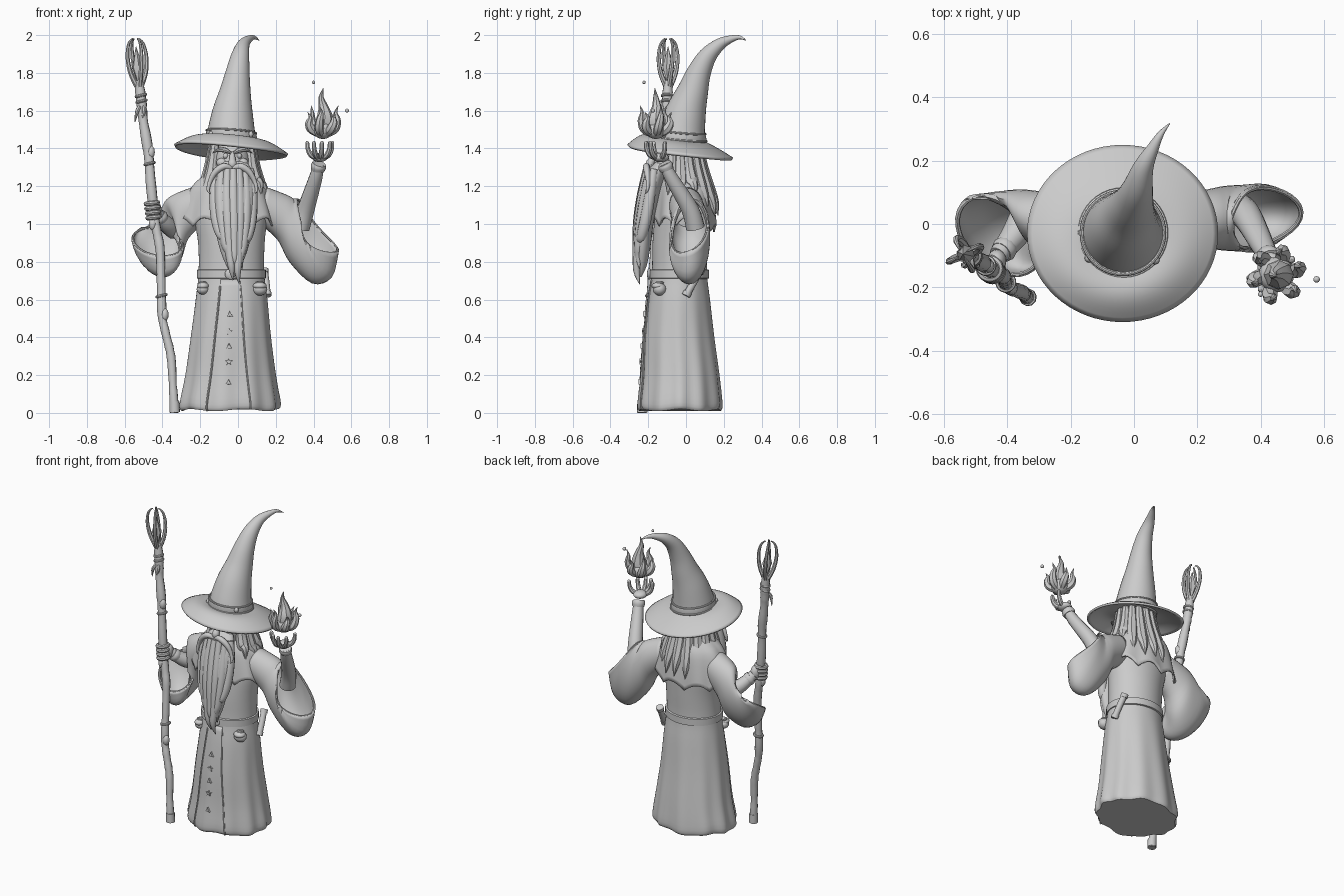
import bpy, bmesh, random
from math import sin, cos, pi, radians
from mathutils import Vector as V, Matrix
random.seed(4)

def finish(bm, name, angle=40, solid=0):
    bmesh.ops.recalc_face_normals(bm, faces=bm.faces)
    me = bpy.data.meshes.new(name)
    bm.to_mesh(me)
    bm.free()
    for p in me.polygons:
        p.use_smooth = True
    me.set_sharp_from_angle(angle=radians(angle))
    ob = bpy.data.objects.new(name, me)
    bpy.context.collection.objects.link(ob)
    if solid:
        m = ob.modifiers.new("thickness", 'SOLIDIFY')
        m.thickness = solid
    return ob

def loft(name, rings, cap0=True, cap1=True, angle=40, solid=0, closed=True):
    bm = bmesh.new()
    vs = [[bm.verts.new(p) for p in r] for r in rings]
    n = len(vs[0])
    for a, b in zip(vs, vs[1:]):
        for i in range(n if closed else n - 1):
            j = (i + 1) % n
            bm.faces.new((a[i], a[j], b[j], b[i]))
    if cap0: bm.faces.new(vs[0])
    if cap1: bm.faces.new(vs[-1])
    return finish(bm, name, angle, solid)

def spline(rows, k):
    """Catmull-Rom through rows of numbers."""
    rows = [list(r) for r in rows]
    P = [rows[0]] + rows + [rows[-1]]
    out = []
    for s in range(1, len(P) - 2):
        for q in range(k):
            t = q / k
            out.append([.5 * (2*b + (c-a)*t + (2*a-5*b+4*c-d)*t*t + (3*b-a-3*c+d)*t**3)
                        for a, b, c, d in zip(*P[s-1:s+3])])
    return out + [rows[-1]]

def tube(name, pts, sides=10, k=4, knobs=0):
    """Swept round tube; pts are (x, y, z, radius)."""
    rows = spline(pts, k)
    c = [V(r[:3]) for r in rows]
    n, rings = None, []
    for i, r in enumerate(rows):
        t = (c[min(i+1, len(c)-1)] - c[max(i-1, 0)]).normalized()
        n = n if n else t.orthogonal()
        n = (n - t * n.dot(t)).normalized()
        b = t.cross(n)
        rad = max(r[3], .001) * (1 + knobs * random.uniform(-1, 1))
        rings.append([c[i] + rad * (n*cos(2*pi*j/sides) + b*sin(2*pi*j/sides)) for j in range(sides)])
    return loft(name, rings)

def ball(name, c, s, seg=20):
    bm = bmesh.new()
    s = s if isinstance(s, tuple) else (s, s, s)
    bmesh.ops.create_uvsphere(bm, u_segments=seg, v_segments=seg//2, radius=1,
                              matrix=Matrix.Translation(c) @ Matrix.Diagonal((*s, 1)))
    return finish(bm, name, 60)

def hoop(name, c, rx, ry, r, tx=0, ty=0):
    """Closed elliptical ring, tilted by slopes tx, ty."""
    rings = []
    for i in range(41):
        a = 2*pi*i/40
        rings.append([V((c[0] + (rx + r*cos(b))*cos(a), c[1] + (ry + r*cos(b))*sin(a),
                         c[2] + r*sin(b) + tx*cos(a) + ty*sin(a))) for b in [2*pi*j/8 for j in range(8)]])
    return loft(name, rings, False, False)

# Robe body with folds in the skirt
ROBE = spline([(.015, -.045, -.03, .255, .212), (.05, -.045, -.03, .264, .22), (.2, -.042, -.03, .238, .205),
               (.4, -.04, -.038, .212, .187), (.6, -.035, -.038, .19, .165), (.74, -.035, -.035, .174, .146),
               (.9, -.035, -.03, .176, .147), (1.05, -.04, -.02, .195, .143), (1.17, -.045, -.01, .185, .13),
               (1.23, -.045, -.01, .11, .1), (1.28, -.04, -.02, .07, .07)], 4)
def robe_pt(row, a, k=1):
    z, cx, cy, rx, ry = row
    f = k * (1 + .03 * max(0, (.72 - z)/.72) * cos(11*a + .6*sin(2*a)))
    return V((cx + rx*f*cos(a), cy + ry*f*sin(a), z + (.006*cos(5*a) if z < .1 else 0)))
loft("robe", [[robe_pt(r, 2*pi*i/88) for i in range(88)] for r in ROBE])
# Front panel of the skirt, widening downwards
SKIRT = [r for r in ROBE if r[0] < .74]
half = lambda r: .46 - .24*r[0]
loft("robe_front_panel", [[robe_pt(r, -pi/2 - .03 + half(r)*t/10, 1.015) for t in range(-10, 11)] for r in SKIRT],
     False, False, solid=.006, closed=False)
for s in (-1, 1):
    tube("panel_trim", [(*robe_pt(r, -pi/2 - .03 + s*half(r), 1.02), .005) for r in SKIRT[::2]], 6, 2)
# Star ornaments down the panel
for i, z in enumerate((.52, .43, .35, .27, .16)):
    row = min(SKIRT, key=lambda r: abs(r[0] - z))
    p = robe_pt(row, -pi/2 - .03, 1.03)
    n, R = (3 if i % 2 == 0 else 5), .02
    ring = lambda y, k: [V((p.x + k*R*(1, .45)[j % 2]*sin(pi*j/n), p.y + y, z + k*R*(1, .45)[j % 2]*cos(pi*j/n)))
                         for j in range(2*n)]
    loft("panel_ornament", [ring(.01, 1), ring(-.006, .9)])
# Belt
loft("belt", [[V((-.035 + (.174+d)*cos(2*pi*i/48), -.035 + (.149+d)*sin(2*pi*i/48), z)) for i in range(48)]
              for z, d in ((.71, 0), (.713, .008), (.757, .008), (.76, 0))])
ball("belt_buckle", (-.035, -.195, .735), (.035, .012, .03))
# Pouches and scroll case
for x, y, s in ((.115, -.14, 1), (-.185, -.13, .85)):
    ball("pouch", (x, y, .655), (.04*s, .036, .034*s))
    hoop("pouch_tie", (x, y, .688), .016, .016, .007)
    ball("pouch_flap", (x, y - .008, .672), (.037*s, .034, .02))
tube("scroll_case", [(.155, .0, .62, .019), (.148, .04, .69, .019), (.138, .08, .76, .019)], 14)
for t in (0, 1):
    tube("scroll_cap", [(.155-.015*t, .07*t, .62+.12*t, .023), (.153-.015*t, .01+.07*t, .64+.12*t, .023)], 14, 1)

# Shoulder cape with a wavy hem
rings = []
for z, rx, ry in spline([(1.3, .08, .08), (1.26, .13, .11), (1.2, .195, .14), (1.1, .235, .155), (1.01, .258, .165)], 3):
    t = (1.3 - z) / .29
    rings.append([V((-.05 + rx*cos(a)*(1 + .03*t*cos(9*a)), -.005 + ry*sin(a)*(1 + .03*t*cos(9*a)),
                     z + t*t*(.045*abs(cos(4.5*a)) - .022 - .03*max(0, sin(a))))) for a in [2*pi*i/72 for i in range(72)]])
loft("shoulder_cape", rings, False, False, solid=.01)

# Wide sleeves: each ring is centre, half axis u, half axis v, sideways bend
def sleeve(name, secs):
    rows = spline([sum(s, ()) + (() if len(s) == 4 else (0, 0, 0)) for s in secs], 4)
    ring = lambda r: [V(r[:3]) + V(r[3:6])*cos(a) + V(r[6:9])*sin(a) + V(r[9:])*cos(a)**2
                      for a in [2*pi*i/32 for i in range(32)]]
    loft(name, [ring(r) for r in rows], False, False, solid=-.01)
    rim = ring(rows[-1])
    tube(name + "_rim", [(*rim[i % 32], .006) for i in range(33)], 6, 1)
sleeve("left_sleeve", [((.13, 0, 1.10), (0, .08, 0), (-.02, 0, -.085)), ((.235, .015, 1.035), (0, .085, 0), (-.02, 0, -.11)),
    ((.285, .018, .965), (0, .092, 0), (-.005, 0, -.16)), ((.345, .018, .91), (0, .096, 0), (.05, 0, -.215)),
    ((.40, .018, .925), (.015, .1, .02), (.09, 0, -.2), (-.02, 0, -.01)),
    ((.415, .018, .99), (.035, .095, .04), (.108, 0, -.135), (-.045, 0, -.025))])
sleeve("right_sleeve", [((-.21, 0, 1.10), (0, .08, 0), (.03, 0, -.085)), ((-.30, .015, 1.04), (-.01, .08, 0), (.03, 0, -.11)),
    ((-.345, .018, .965), (-.03, .08, 0), (.03, -.01, -.15)), ((-.385, .0, .89), (-.08, .075, 0), (.0, -.05, -.155)),
    ((-.42, -.025, .87), (-.115, .053, .01), (.01, -.1, -.13)), ((-.425, -.035, .905), (-.13, .03, .01), (.015, -.12, -.075))])

# Left forearm, hand and fingers
tube("left_forearm", [(.33, .05, .98, .05), (.36, .02, 1.08, .046), (.41, -.075, 1.24, .036), (.43, -.115, 1.32, .028)], 14)
tube("left_cuff", [(.423, -.1, 1.285, .036), (.426, -.108, 1.305, .041), (.43, -.115, 1.32, .036)], 14, 3)
ball("left_palm", (.432, -.135, 1.352), (.042, .045, .024))
for a in (-2.7, -2.0, -1.4, -.7, .4):
    dx, dy = cos(a), sin(a)
    tube("left_finger", [(.432 + r*dx, -.14 + r*dy, z, w) for r, z, w in
                         ((.02, 1.35, .014), (.05, 1.365, .015), (.068, 1.395, .013), (.072, 1.43, .011), (.07, 1.438, .004))], 8, 3)
# Magic flame and sparks
F = V((.45, -.16, 1.5))
ball("flame_core", F, (.056, .056, .05))
tube("flame_tongue", [(.45, -.16, 1.5, .045), (.46, -.16, 1.56, .045), (.452, -.155, 1.62, .026), (.44, -.16, 1.67, .014), (.452, -.165, 1.72, .001)], 8, 3)
for i in range(6):
    a, h = 2*pi*i/6 + .2, (.11, .08)[i % 2]
    tube("flame_tongue", [(F.x + r*cos(a+w), F.y + r*sin(a+w), F.z + z, s) for r, z, s, w in
         ((.03, -.02, .02, 0), (.064, .005, .025, 0), (.078, h*.45, .02, .1), (.072, h*.8, .011, .2), (.085, h*1.15, .001, .1))], 7, 3)
ball("spark", (.4, -.222, 1.75), .009, 10)
ball("spark", (.577, -.175, 1.6), .011, 10)

# Gnarled staff
STAFF = [(-.335, -.232, .0, .024), (-.345, -.226, .15, .021), (-.355, -.215, .3, .023), (-.385, -.205, .43, .022),
         (-.402, -.195, .52, .024), (-.407, -.18, .7, .023), (-.413, -.165, .87, .025), (-.437, -.15, 1.0, .024),
         (-.46, -.14, 1.2, .026), (-.475, -.125, 1.38, .027), (-.502, -.11, 1.55, .026), (-.512, -.1, 1.65, .027), (-.525, -.095, 1.76, .024)]
tube("staff", STAFF, 10, 5, .08)
tube("staff_foot", [(-.335, -.232, .003, .028), (-.337, -.231, .06, .027)], 10, 1)
for i, s in ((4, 1), (7, -1), (9, 1)):
    x, y, z, r = STAFF[i]
    ball("staff_knot", (x + .014*s, y - .008, z), (.021, .022, .035), 12)
for x, y, z in ((-.405, -.184, .62), (-.468, -.131, 1.32), (-.511, -.103, 1.65), (-.514, -.101, 1.68)):
    hoop("staff_binding", (x, y, z), .025, .025, .008, .006)
for s in (-1, 1):
    tube("staff_twig", [(-.508, -.105, 1.64, .008), (-.515+.018*s, -.13, 1.6, .011), (-.53+.015*s, -.125, 1.54, .002)], 7)
for i in range(4):
    a = pi/2*i + .3
    tube("staff_prong", [(-.525 - .07*(z-1.74) + r*cos(a + (z-1.74)), -.095 + r*sin(a + (z-1.74)), z, w) for r, z, w in
         ((.012, 1.73, .015), (.042, 1.8, .013), (.055, 1.88, .011), (.046, 1.95, .008), (.022, 1.98, .004), (.014, 1.975, .001))], 7)
tube("staff_crystal", [(-.527, -.095, 1.76, .008), (-.532, -.095, 1.83, .03), (-.54, -.095, 1.94, .001)], 6, 1)

# Right forearm and gripping hand
tube("right_forearm", [(-.34, .03, .97, .05), (-.38, -.04, 1.0, .043), (-.43, -.1, 1.06, .03)], 14)
tube("right_cuff", [(-.4, -.07, 1.02, .036), (-.41, -.08, 1.035, .041), (-.42, -.09, 1.048, .036)], 12, 3)
ball("right_palm", (-.433, -.115, 1.07), (.03, .035, .048))
for i in range(4):
    hoop("right_finger", (-.447 - .003*i, -.147 + .002*i, 1.035 + .025*i), .031, .031, .0125, .004)

# Head and face
ball("head", (-.03, -.055, 1.32), (.095, .105, .13))
tube("nose", [(-.03, -.15, 1.38, .012), (-.03, -.175, 1.345, .017), (-.03, -.192, 1.315, .024), (-.03, -.175, 1.298, .014)], 12)
for s in (-1, 1):
    m = lambda pts: [(-.03 + s*x, y, z, r) for x, y, z, r in pts]
    ball("eye", (-.03 + s*.036, -.142, 1.36), .015, 12)
    ball("cheek", (-.03 + s*.055, -.13, 1.325), (.03, .025, .024))
    tube("eyebrow", m([(.008, -.165, 1.375, .006), (.04, -.168, 1.392, .014), (.08, -.145, 1.39, .009), (.105, -.125, 1.375, .002)]), 8)
    tube("moustache", m([(.005, -.2, 1.295, .012), (.045, -.21, 1.305, .018), (.09, -.205, 1.275, .017), (.118, -.2, 1.225, .012),
                         (.128, -.205, 1.18, .008), (.115, -.215, 1.16, .001)]), 10)
    ball("ear", (-.03 + s*.1, -.05, 1.34), (.015, .025, .04), 12)

# Beard core and broad flowing strands
rings = [[V((-.022 + rx*cos(2*pi*i/24), y + ry*sin(2*pi*i/24), z)) for i in range(24)] for z, y, rx, ry in
         spline([(1.33, -.13, .07, .03), (1.26, -.165, .105, .055), (1.15, -.195, .112, .058), (1.0, -.222, .1, .05),
                 (.88, -.23, .078, .042), (.78, -.235, .04, .027), (.72, -.24, .004, .004)], 4)]
loft("beard", rings)
for i, z1 in enumerate((.86, .78, .70, .74, .68, .76, .84)):
    t = i/3 - 1
    f = .02*(1 - t*t)
    tube("beard_strand", [(-.025 + .09*t, -.168 - 2*f, 1.29, .02), (-.025 + .1*t, -.19 - 2*f, 1.16, .029), (-.022 + .09*t, -.215 - 1.7*f, 1.02, .031),
         (-.02 + .068*t, -.237 - f, (1.02 + z1)/2, .027), (-.018 + .05*t, -.243 - f, z1 + .07, .018), (-.01 + .05*t, -.245, z1, .001)], 10)

# Long hair at sides and back, in broad pointed locks
ball("hair_cap", (-.03, -.015, 1.33), (.118, .105, .12))
for i in range(11):
    a = -.5 + (pi + 1)*i/10
    c, s = cos(a), sin(a)
    b = max(0, s)
    z1 = 1.13 - .12*b + random.uniform(-.04, .04)
    tube("hair_lock", [(-.03 + .105*c, -.025 + .095*s, 1.42, .022), (-.03 + .118*c, -.02 + .105*s, 1.3, .033),
         (-.03 + (.14 + .01*b)*c, -.015 + .135*s, (1.28 + z1)/2 + .02, .036), (-.03 + .165*c, -.01 + .162*s, z1 + .07, .023),
         (-.03 + .175*c, -.01 + .18*s, z1, .001)], 8)

# Hat: drooping brim, bent cone and band
rings = []
for i in range(13):
    t = i/12
    rx, ry = .11 + .192*t, .11 + .17*t
    rings.append([V((-.036 + rx*cos(a), -.03 + ry*sin(a), (1.45 - .008*cos(a) - .004*sin(a))*(1-t) +
                  (1.39 - .025*cos(a) - .035*sin(a))*t + .02*sin(pi*t)*(1 - .8*sin(a)) + .006*t*sin(2*a + 1)))
                  for a in [2*pi*j/64 for j in range(64)]])
loft("hat_brim", rings, False, False, solid=.014)
tube("hat_cone", [(-.035, -.033, 1.43, .135), (-.035, -.022, 1.5, .124), (-.028, .002, 1.6, .106), (-.015, .035, 1.7, .083),
     (-.002, .068, 1.8, .064), (.012, .115, 1.89, .048), (.03, .18, 1.952, .032), (.06, .24, 1.98, .019),
     (.085, .285, 1.988, .01), (.112, .317, 1.972, .002)], 32, 4)
loft("hat_band", [[V((-.035 + r*cos(a), -.028 + r*sin(a), z - .008*cos(a) - .012*sin(a))) for a in [2*pi*i/48 for i in range(48)]]
                  for z, r in ((1.445, .136), (1.45, .138), (1.485, .132), (1.49, .126))])
for z, r in ((1.45, .137), (1.488, .131)):
    hoop("hat_band_cord", (-.035, -.028, z), r, r, .006, -.008, -.012)
for a in (-2.5, -.7):
    ball("hat_band_stud", (-.035 + .134*cos(a), -.028 + .134*sin(a), 1.475), (.014, .014, .017), 12)
